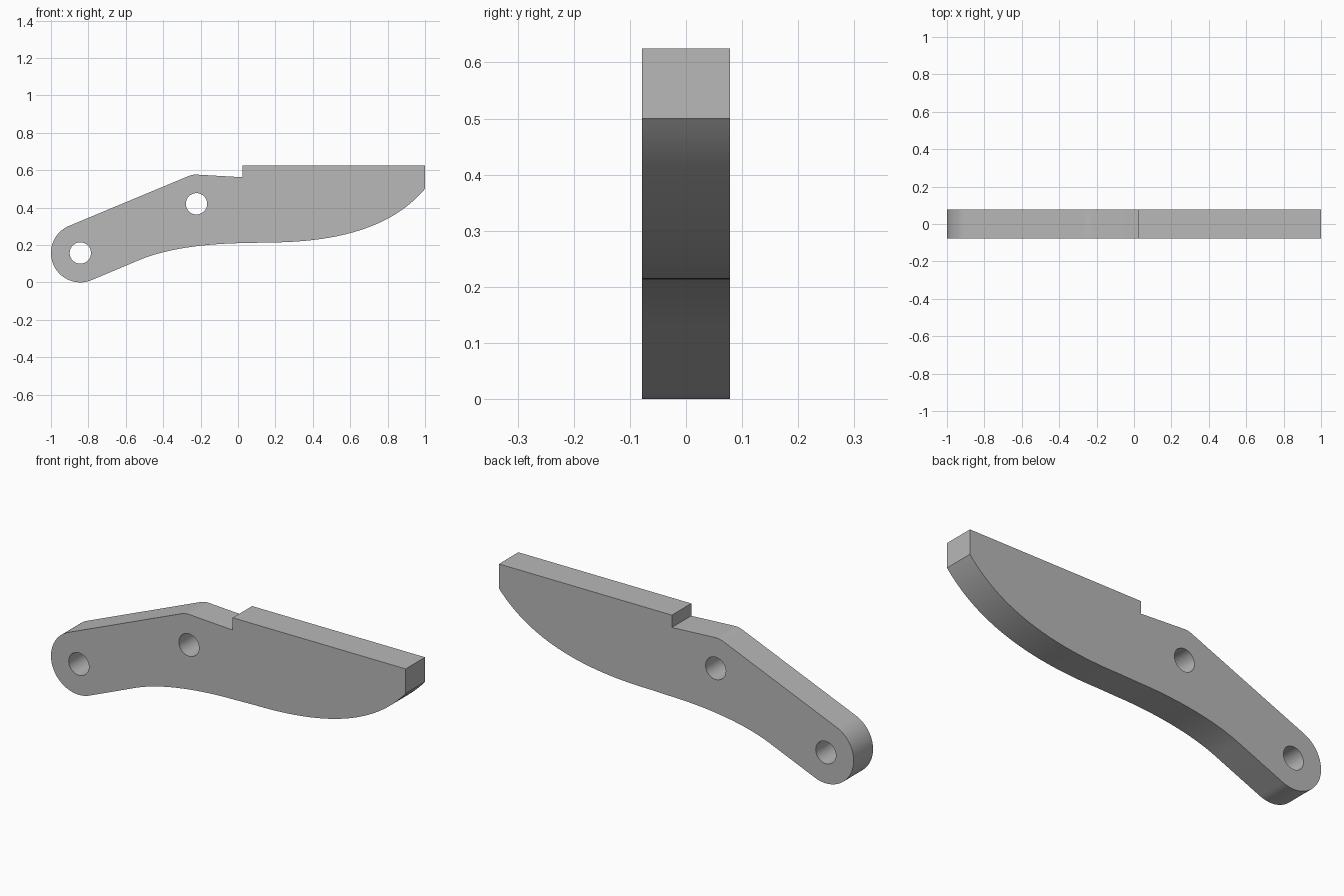
import bpy
import bmesh
from math import cos, sin, radians
from mathutils import Vector
from mathutils.geometry import interpolate_bezier

cube = bpy.data.objects.get("Cube")
if cube:
    bpy.data.objects.remove(cube)

HALF_THICKNESS = 0.078
PIVOT = (-0.843, 0.157)
MIDDLE = (-0.222, 0.42)
HOLE_RADIUS = 0.057


def arc(centre, radius, start, end, steps):
    angles = [radians(start + (end - start) * i / steps) for i in range(steps + 1)]
    return [(centre[0] + radius * cos(a), centre[1] + radius * sin(a)) for a in angles]


def bezier(a, b, c, d, steps):
    points = interpolate_bezier(*[Vector(p) for p in (a, b, c, d)], steps)
    return [(p.x, p.y) for p in points]


def add_loop(curve, points):
    spline = curve.splines.new('POLY')
    spline.points.add(len(points) - 1)
    for target, p in zip(spline.points, points):
        target.co = (p[0], p[1], 0, 1)
    spline.use_cyclic_u = True


# Outline: rounded pivot end, wavy underside, blunt tip, stepped top
outline = arc(PIVOT, 0.157, 112.6, 292.6, 40)
outline += bezier((-0.526, 0.12), (-0.38, 0.181), (-0.17, 0.208), (0.04, 0.21), 24)
outline += bezier((0.15, 0.213), (0.55, 0.213), (0.83, 0.30), (1.0, 0.5), 36)
outline += [(1.0, 0.625), (0.025, 0.625), (0.025, 0.562)]
outline += bezier((-0.22, 0.576), (-0.24, 0.577), (-0.255, 0.573), (-0.27, 0.566), 8)

# Flat profile with two bolt holes, thickened
profile = bpy.data.curves.new("lever_arm", 'CURVE')
profile.dimensions = '2D'
profile.fill_mode = 'BOTH'
profile.extrude = HALF_THICKNESS
add_loop(profile, outline)
for centre in (PIVOT, MIDDLE):
    add_loop(profile, arc(centre, HOLE_RADIUS, 0, 360, 40)[:-1])

arm = bpy.data.objects.new("lever_arm", profile)
arm.rotation_euler.x = radians(90)
bpy.context.collection.objects.link(arm)
bpy.ops.object.select_all(action='DESELECT')
arm.select_set(True)
bpy.context.view_layer.objects.active = arm
bpy.ops.object.convert(target='MESH')
arm = bpy.context.view_layer.objects.active
bpy.ops.object.transform_apply(location=False, rotation=True, scale=False)

# Weld caps to walls
bm = bmesh.new()
bm.from_mesh(arm.data)
bmesh.ops.remove_doubles(bm, verts=bm.verts, dist=0.0001)
bmesh.ops.recalc_face_normals(bm, faces=bm.faces)
bm.to_mesh(arm.data)
bm.free()
bpy.ops.object.shade_smooth_by_angle(angle=radians(25))

# Plain grey metal
grey = bpy.data.materials.new("plain_grey")
grey.use_nodes = True
colour = (0.48, 0.48, 0.48, 1)
grey.diffuse_color = colour
grey.node_tree.nodes["Principled BSDF"].inputs["Base Color"].default_value = colour
arm.data.materials.clear()
arm.data.materials.append(grey)
